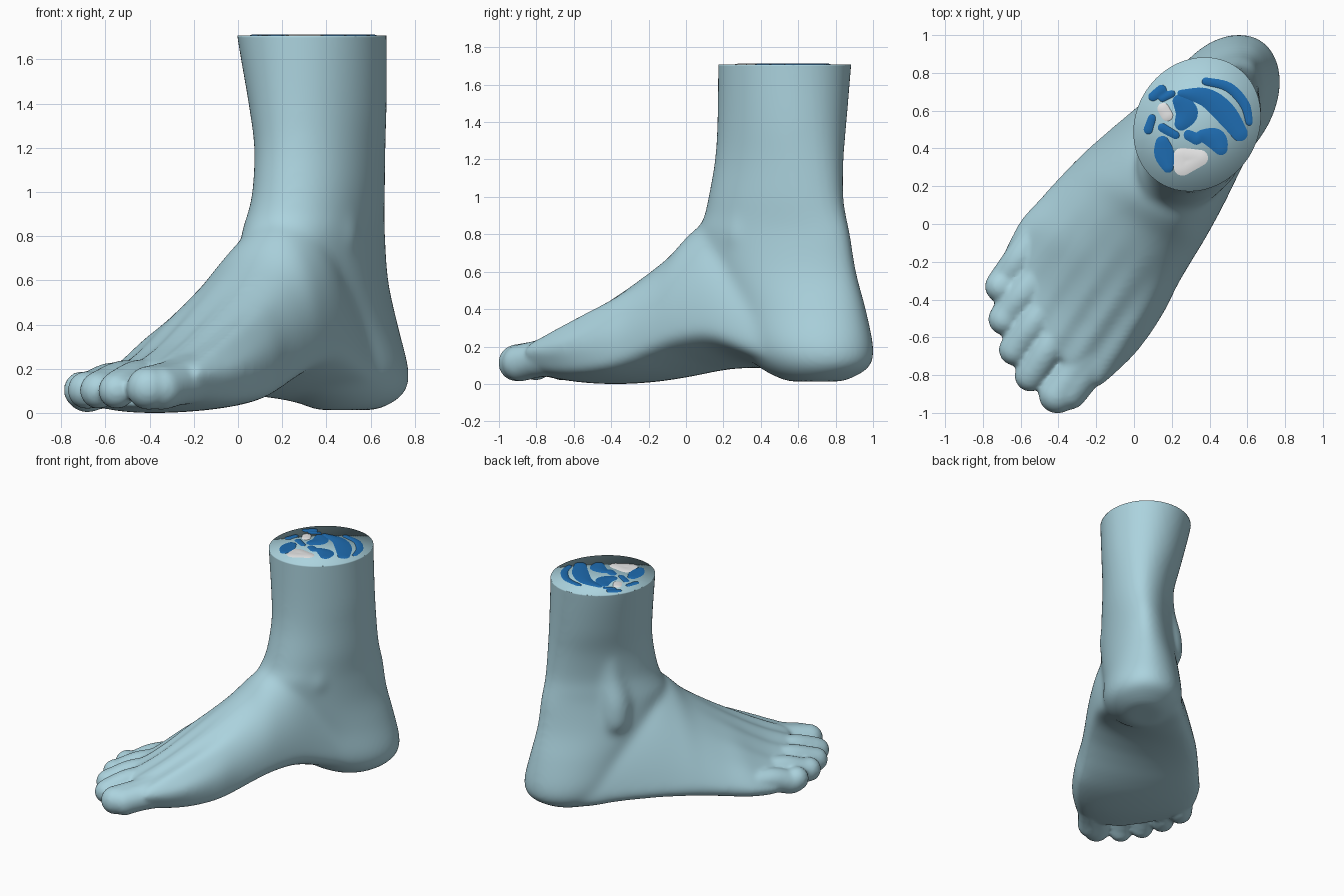
import bpy, bmesh
from math import sin, cos, pi
from mathutils import Vector, Matrix

if "Cube" in bpy.data.objects:
    bpy.data.objects.remove(bpy.data.objects["Cube"])

HEEL = Vector((0.66, 0.95, 0))
FORWARD = Vector((-0.55, -0.835, 0))
LATERAL = Vector((-0.835, 0.55, 0))
RIM = 1.708


def place(s, t, z):
    """Foot coordinates: s from heel to toes, t towards the little toe."""
    return HEEL + FORWARD * s + LATERAL * t + Vector((0, 0, z))


def material(name, rgb):
    m = bpy.data.materials.new(name)
    m.use_nodes = True
    m.diffuse_color = (*rgb, 1)
    bsdf = m.node_tree.nodes["Principled BSDF"]
    bsdf.inputs["Base Color"].default_value = (*rgb, 1)
    bsdf.inputs["Roughness"].default_value = 0.6
    return m


SKIN = material("pale blue skin", (0.41, 0.65, 0.73))
MUSCLE = material("muscle blue", (0.013, 0.15, 0.44))
BONE = material("bone white", (0.8, 0.8, 0.8))


def resample(rows, steps=6):
    """Catmull-Rom interpolation of rows of numbers."""
    out = []
    for i in range(len(rows) - 1):
        p = [rows[max(0, min(len(rows) - 1, i + k))] for k in (-1, 0, 1, 2)]
        for j in range(steps):
            u = j / steps
            out.append([b + u * (c - a) / 2 + u * u * (a - 2.5 * b + 2 * c - d / 2)
                        + u ** 3 * (1.5 * (b - c) + (d - a) / 2)
                        for a, b, c, d in zip(*p)])
    return out + [list(rows[-1])]


def loft(bm, rings):
    rings = [[bm.verts.new(p) for p in ring] for ring in rings]
    n = len(rings[0])
    for a, b in zip(rings, rings[1:]):
        for i in range(n):
            bm.faces.new((a[i], a[(i + 1) % n], b[(i + 1) % n], b[i]))
    bm.faces.new(rings[0][::-1])
    bm.faces.new(rings[-1])


def chain(bm, points):
    """Overlapping balls along a path of (s, t, z, radius)."""
    for s, t, z, r in resample(points, 7):
        bmesh.ops.create_icosphere(bm, subdivisions=3, radius=r,
                                   matrix=Matrix.Translation(place(s, t, z)))


def fuse(bm, name, voxel, smooth, mat):
    """Merge all the volumes of bm into one smooth skin."""
    raw = bpy.data.meshes.new(name + "_raw")
    bm.to_mesh(raw)
    bm.free()
    ob = bpy.data.objects.new(name, raw)
    bpy.context.collection.objects.link(ob)
    rm = ob.modifiers.new("fuse", "REMESH")
    rm.mode = "VOXEL"
    rm.voxel_size = voxel
    sm = ob.modifiers.new("soften", "SMOOTH")
    sm.factor, sm.iterations = 0.5, smooth
    bpy.context.view_layer.update()
    done = bpy.data.meshes.new_from_object(ob.evaluated_get(bpy.context.evaluated_depsgraph_get()))
    ob.modifiers.clear()
    ob.data = done
    bpy.data.meshes.remove(raw)
    done.materials.clear()
    done.materials.append(mat)
    done.polygons.foreach_set("use_smooth", [True] * len(done.polygons))
    return ob


body = bmesh.new()

# Leg and heel: height, centre s, centre t, half length, half width, front bias
LEG = [
    (0.015, 0.31, 0, 0.15, 0.12, 0), (0.04, 0.31, 0, 0.22, 0.185, 0),
    (0.1, 0.32, 0, 0.325, 0.25, 0), (0.2, 0.355, 0, 0.38, 0.28, 0.05),
    (0.4, 0.42, 0.005, 0.405, 0.268, 0.15), (0.6, 0.5, 0, 0.435, 0.258, 0.25),
    (0.8, 0.55, -0.01, 0.455, 0.25, 0.25), (0.9, 0.545, -0.015, 0.425, 0.246, 0.2),
    (1, 0.54, -0.02, 0.402, 0.245, 0.15), (1.2, 0.53, -0.01, 0.377, 0.256, 0.06),
    (1.4, 0.53, 0.01, 0.37, 0.285, 0), (1.71, 0.532, 0.04, 0.37, 0.325, 0),
    (1.9, 0.532, 0.05, 0.37, 0.34, 0),
]
N = 64
ANGLES = [2 * pi * i / N for i in range(N)]
loft(body, [[place(cs + a * cos(q), ct + b * sin(q) * (1 + k * cos(q)), z) for q in ANGLES]
            for z, cs, ct, a, b, k in resample(LEG)])


# Foot: s, inner edge, outer edge, top, ridge t, outer sole, inner sole, tendon ripple, slant
FOOT = [
    (0.1, -0.16, 0.16, 0.3, 0, 0.09, 0.09, 0, 0),
    (0.3, -0.245, 0.265, 0.45, 0, 0.025, 0.035, 0, 0),
    (0.55, -0.28, 0.335, 0.73, 0, 0.045, 0.12, 0, 0),
    (0.8, -0.31, 0.41, 0.93, -0.03, 0.06, 0.2, 0, 0),
    (1, -0.325, 0.465, 0.85, -0.04, 0.06, 0.18, 0, 0),
    (1.15, -0.33, 0.495, 0.71, -0.04, 0.05, 0.13, 0, 0),
    (1.3, -0.335, 0.52, 0.6, -0.05, 0.03, 0.07, 0.004, 0),
    (1.45, -0.35, 0.545, 0.5, -0.07, 0.012, 0.03, 0.012, 0),
    (1.62, -0.345, 0.54, 0.4, -0.1, 0, 0.012, 0.02, 0.1),
    (1.78, -0.32, 0.525, 0.315, -0.12, 0, 0.012, 0.022, 0.22),
    (1.99, -0.27, 0.49, 0.22, -0.1, 0.03, 0.03, 0.016, 0.42),
]


def foot_ring(s, inner, outer, top, ridge, sole_out, sole_in, ripple, slant):
    mid, half = (inner + outer) / 2, (outer - inner) / 2
    ring = []
    for q in ANGLES:
        c, h = cos(q), sin(q)
        sole = sole_out + (sole_in - sole_out) * ((1 - c) / 2) ** 1.5
        wide = sole + 0.11
        if h >= 0:
            t = mid + (ridge - mid) * h + half * c * (1 - 0.15 * h)
            z = wide + (top - wide) * h
            z += ripple * h * cos(2 * pi * (t - 0.04) / 0.15)
        else:
            t = mid + half * c
            z = wide - (wide - sole) * (-h) ** 0.6
        ring.append(place(s - slant * max(t, 0), t, z))
    return ring


loft(body, [foot_ring(*row) for row in resample(FOOT)])

# Ankle bones, sunk under the skin
chain(body, [(0.56, 0.195, 0.68, 0.115), (0.56, 0.185, 0.8, 0.12),
             (0.54, 0.145, 1.0, 0.11), (0.53, 0.13, 1.25, 0.11)])
chain(body, [(0.66, -0.13, 0.8, 0.15), (0.63, -0.11, 1.05, 0.14)])

# The soft main shape is blended first, so that the toes stay crisp
base = fuse(body, "foot_base", 0.016, 30, SKIN)
whole = bmesh.new()
whole.from_mesh(base.data)
bpy.data.objects.remove(base)

# Toes: tip s, tip t, base t, radius, knuckle height
TOES = [
    (2.13, 0.045, 0.045, 0.084, 0.16), (2.06, 0.19, 0.175, 0.085, 0.155),
    (1.955, 0.325, 0.3, 0.086, 0.145), (1.82, 0.435, 0.43, 0.086, 0.125),
]
for s, t, root, r, z in TOES:
    chain(whole, [(s - 0.36, root, z, r), (s - 0.18, (t + root) / 2, z, r),
                  (s - 0.05, t, z - 0.035, r), (s, t, r + 0.02, r)])
# The big toe is broad and flat: two chains side by side
chain(whole, [(1.65, -0.21, 0.155, 0.125), (1.8, -0.2, 0.16, 0.115),
              (1.97, -0.182, 0.135, 0.1), (2.085, -0.17, 0.115, 0.1)])
chain(whole, [(1.65, -0.16, 0.18, 0.125), (1.8, -0.155, 0.17, 0.115),
              (1.97, -0.138, 0.14, 0.1), (2.135, -0.13, 0.115, 0.1)])
foot = fuse(whole, "foot_and_ankle", 0.014, 7, SKIN)

# Stand it on the ground and cut the leg level
bm = bmesh.new()
bm.from_mesh(foot.data)
bmesh.ops.translate(bm, verts=bm.verts[:], vec=(0, 0, -min(v.co.z for v in bm.verts)))
cut = bmesh.ops.bisect_plane(bm, geom=bm.verts[:] + bm.edges[:] + bm.faces[:],
                             plane_co=(0, 0, RIM), plane_no=(0, 0, 1), clear_outer=True)
edges = [e for e in cut["geom_cut"] if isinstance(e, bmesh.types.BMEdge)]
cap = bmesh.ops.edgeloop_fill(bm, edges=edges)["faces"]
bmesh.ops.poke(bm, faces=cap)
bmesh.ops.recalc_face_normals(bm, faces=bm.faces[:])
for f in bm.faces:
    f.smooth = True
bm.to_mesh(foot.data)
bm.free()


# Cut muscles and bones on the leg section: paths of (x, y, radius)
def section_part(name, paths, mat):
    bm = bmesh.new()
    for path in paths:
        for x, y, r in resample(path, 7):
            m = Matrix.Translation((x, y, RIM - 0.017)) @ Matrix.Diagonal((r, r, 0.023, 1))
            bmesh.ops.create_icosphere(bm, subdivisions=3, radius=1, matrix=m)
    return fuse(bm, name, 0.007, 2, mat)


section_part("calf_muscle", [[(0.25, 0.69, 0.033), (0.38, 0.67, 0.075), (0.48, 0.59, 0.09),
                              (0.56, 0.48, 0.065)]], MUSCLE)
section_part("heel_tendon", [[(0.38, 0.755, 0.033), (0.5, 0.725, 0.04), (0.585, 0.635, 0.04),
                              (0.61, 0.54, 0.03)]], MUSCLE)
section_part("deep_muscles", [
    [(0.24, 0.65, 0.055), (0.28, 0.59, 0.09), (0.25, 0.53, 0.055)],
    [(0.36, 0.47, 0.045), (0.43, 0.45, 0.085), (0.46, 0.4, 0.055)],
    [(0.29, 0.47, 0.043), (0.33, 0.45, 0.048)],
], MUSCLE)
section_part("front_muscles", [
    [(0.15, 0.43, 0.055), (0.16, 0.37, 0.08), (0.18, 0.3, 0.045)],
    [(0.15, 0.51, 0.037), (0.22, 0.47, 0.033)],
], MUSCLE)
section_part("side_muscles", [
    [(0.1, 0.675, 0.038), (0.145, 0.71, 0.042)],
    [(0.075, 0.5, 0.038), (0.095, 0.56, 0.033)],
    [(0.15, 0.665, 0.03), (0.2, 0.69, 0.03)],
], MUSCLE)
section_part("shin_bone", [[(0.25, 0.36, 0.065), (0.255, 0.3, 0.068)],
                           [(0.26, 0.36, 0.067), (0.35, 0.35, 0.065)],
                           [(0.26, 0.3, 0.067), (0.35, 0.35, 0.065)]], BONE)
section_part("outer_leg_bone", [[(0.155, 0.61, 0.048), (0.175, 0.575, 0.048)]], BONE)
